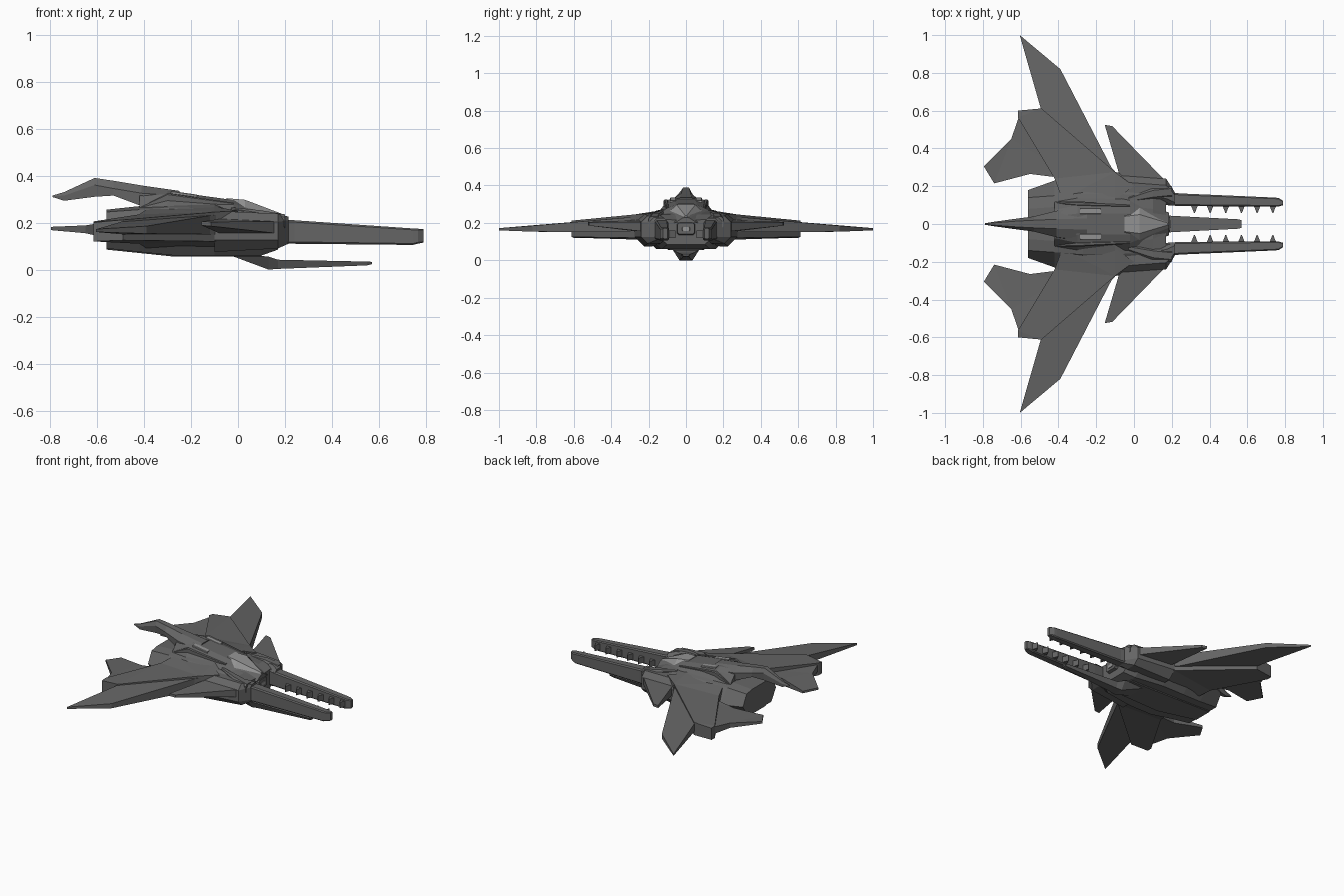
import bpy, bmesh


def paint(name, v):
    m = bpy.data.materials.new(name)
    m.diffuse_color = (v, v, v, 1)
    return m


DARK, LIGHT = paint("dark_grey", 0.13), paint("light_grey", 0.3)


def loft(name, rings, mirror=False, mat=DARK):
    """Skin a series of equal-length rings, cap both ends, optionally mirror in y."""
    bm = bmesh.new()
    for s in ((1, -1) if mirror else (1,)):
        vs = [[bm.verts.new((x, y * s, z)) for x, y, z in r] for r in rings]
        n = len(vs[0])
        for a, b in zip(vs, vs[1:]):
            for i in range(n):
                j = (i + 1) % n
                bm.faces.new((a[i], a[j], b[j], b[i]))
        bm.faces.new(vs[0])
        bm.faces.new(vs[-1])
    bmesh.ops.triangulate(bm, faces=[f for f in bm.faces if len(f.verts) > 4])
    bmesh.ops.recalc_face_normals(bm, faces=bm.faces)
    me = bpy.data.meshes.new(name)
    bm.to_mesh(me)
    bm.free()
    me.materials.append(mat)
    ob = bpy.data.objects.new(name, me)
    bpy.context.collection.objects.link(ob)
    return ob


def sym(x, half):
    """Symmetric cross-section from right-hand (y, z) points."""
    return [(x, y, z) for y, z in half] + [(x, -y, z) for y, z in reversed(half)]


def box_ring(x, y0, y1, z0, z1, c=0.01):
    """Chamfered rectangle at station x."""
    return [(x, y0 + c, z0), (x, y1 - c, z0), (x, y1, z0 + c), (x, y1, z1 - c),
            (x, y1 - c, z1), (x, y0 + c, z1), (x, y0, z1 - c), (x, y0, z0 + c)]


def plate(name, pts):
    """Mirrored wing plate from outline points (x, y, z_top, z_bottom)."""
    return loft(name, [[(x, y, t) for x, y, t, b in pts],
                       [(x, y, b) for x, y, t, b in pts]], True)


# Faceted main hull
loft("main_hull", [
    sym(-0.56, [(0.08, 0.255), (0.14, 0.245), (0.18, 0.17), (0.13, 0.09)]),
    sym(-0.42, [(0.09, 0.27), (0.15, 0.255), (0.23, 0.17), (0.14, 0.075)]),
    sym(-0.27, [(0.10, 0.28), (0.16, 0.265), (0.25, 0.18), (0.16, 0.06)]),
    sym(-0.10, [(0.10, 0.28), (0.16, 0.26), (0.275, 0.19), (0.16, 0.06)]),
    sym(0.10, [(0.08, 0.245), (0.15, 0.245), (0.25, 0.18), (0.13, 0.06)]),
    sym(0.17, [(0.05, 0.215), (0.13, 0.22), (0.20, 0.17), (0.10, 0.085)])])

# Raised deck and canopy
loft("upper_deck", [
    sym(-0.42, [(0.04, 0.335), (0.075, 0.31), (0.12, 0.26)]),
    sym(-0.30, [(0.055, 0.335), (0.10, 0.322), (0.14, 0.265)]),
    sym(-0.02, [(0.055, 0.296), (0.10, 0.28), (0.14, 0.255)]),
    sym(0.185, [(0.008, 0.23), (0.02, 0.225), (0.06, 0.20)])])
loft("canopy", [
    sym(-0.05, [(0.04, 0.304), (0.07, 0.28)]),
    sym(0.03, [(0.05, 0.297), (0.085, 0.265)]),
    sym(0.18, [(0.005, 0.24), (0.015, 0.22)])], mat=LIGHT)

# Vent panels on the deck
loft("vent_panel", [box_ring(-0.285, 0.052, 0.086, 0.30, 0.335, 0.003),
                    box_ring(-0.175, 0.052, 0.086, 0.29, 0.319, 0.003)], True, LIGHT)

# Arched tail spine
loft("tail_spine", [
    sym(-0.25, [(0.03, 0.335), (0.09, 0.315), (0.10, 0.26)]),
    sym(-0.41, [(0.025, 0.358), (0.07, 0.325), (0.07, 0.27)]),
    sym(-0.53, [(0.02, 0.378), (0.04, 0.345), (0.035, 0.315)]),
    sym(-0.61, [(0.016, 0.39), (0.03, 0.36), (0.025, 0.31)]),
    sym(-0.74, [(0.006, 0.33), (0.012, 0.315), (0.01, 0.293)]),
    sym(-0.79, [(0.002, 0.315), (0.004, 0.312), (0.003, 0.309)])])

# Shoulder and deck ridges
loft("shoulder_ridge", [box_ring(-0.03, 0.115, 0.14, 0.24, 0.265, 0.005),
                        box_ring(0.10, 0.13, 0.19, 0.20, 0.252, 0.012),
                        box_ring(0.20, 0.14, 0.20, 0.17, 0.235, 0.012)], True)
loft("deck_ridge", [box_ring(-0.41, 0.11, 0.118, 0.25, 0.27, 0.002),
                    box_ring(-0.30, 0.095, 0.12, 0.27, 0.325, 0.006),
                    box_ring(-0.02, 0.09, 0.105, 0.25, 0.285, 0.004)], True)

# Prong sockets and long prongs
loft("prong_socket", [box_ring(-0.10, 0.13, 0.275, 0.075, 0.25, 0.05),
                      box_ring(0.17, 0.10, 0.24, 0.09, 0.238, 0.035),
                      box_ring(0.215, 0.10, 0.17, 0.11, 0.225, 0.015)], True)
loft("prong", [box_ring(0.17, 0.10, 0.172, 0.11, 0.215, 0.008),
               box_ring(0.24, 0.095, 0.162, 0.11, 0.21, 0.008),
               box_ring(0.745, 0.092, 0.14, 0.105, 0.175, 0.006),
               box_ring(0.765, 0.092, 0.138, 0.11, 0.174, 0.006),
               box_ring(0.79, 0.10, 0.122, 0.115, 0.172, 0.004)], True)

# Teeth along the inner prong edges
for i in range(6):
    x = 0.32 + i * 0.083
    loft("prong_tooth", [[(x + sx * w, y, z) for sx, z in
                          ((-1, 0.12), (1, 0.12), (1, 0.16), (-1, 0.16))]
                         for w, y in ((0.02, 0.10), (0.012, 0.083), (0.002, 0.057))], True)

# Central muzzle between the prongs
loft("nose_muzzle", [box_ring(0.12, -0.055, 0.055, 0.12, 0.21),
                     box_ring(0.19, -0.045, 0.045, 0.14, 0.20)])
loft("muzzle_insert", [box_ring(0.18, -0.022, 0.022, 0.155, 0.18, 0.004),
                       box_ring(0.194, -0.02, 0.02, 0.157, 0.178, 0.004)], mat=LIGHT)

# Lower jaw blade
loft("lower_jaw", [
    sym(-0.02, [(0.075, 0.07), (0.06, 0.056)]),
    sym(0.13, [(0.07, 0.055), (0.035, 0.0)]),
    sym(0.17, [(0.045, 0.042), (0.03, 0.003)]),
    sym(0.55, [(0.025, 0.034), (0.016, 0.018)]),
    sym(0.57, [(0.02, 0.033), (0.015, 0.023)])])

# Inner wings, wing blades, tail fins and canards
plate("inner_wing", [(-0.615, 0.60, 0.20, 0.12), (-0.49, 0.612, 0.212, 0.125),
                     (-0.10, 0.275, 0.245, 0.12), (0.0, 0.20, 0.25, 0.11),
                     (-0.10, 0.13, 0.268, 0.08), (-0.38, 0.13, 0.262, 0.085),
                     (-0.42, 0.24, 0.235, 0.11), (-0.615, 0.565, 0.205, 0.12)])
plate("outer_wing", [(-0.605, 1.0, 0.172, 0.16), (-0.39, 0.82, 0.185, 0.153),
                     (-0.12, 0.30, 0.23, 0.15), (-0.05, 0.22, 0.235, 0.15),
                     (-0.30, 0.25, 0.225, 0.15), (-0.49, 0.60, 0.205, 0.15)])
plate("rear_fin", [(-0.795, 0.305, 0.182, 0.168), (-0.65, 0.45, 0.188, 0.155),
                   (-0.605, 0.58, 0.195, 0.145), (-0.40, 0.30, 0.205, 0.14),
                   (-0.43, 0.25, 0.205, 0.14), (-0.55, 0.265, 0.195, 0.148),
                   (-0.74, 0.215, 0.178, 0.163)])
plate("front_canard", [(-0.155, 0.525, 0.205, 0.188), (-0.115, 0.518, 0.203, 0.185),
                       (0.16, 0.235, 0.205, 0.155), (0.0, 0.20, 0.215, 0.15),
                       (-0.08, 0.27, 0.215, 0.155)])

# Belly keel
loft("belly_keel", [box_ring(-0.56, -0.07, 0.07, 0.085, 0.12, 0.005),
                    box_ring(-0.27, -0.10, 0.10, 0.055, 0.12, 0.005),
                    box_ring(0.10, -0.09, 0.09, 0.055, 0.12, 0.005)])
